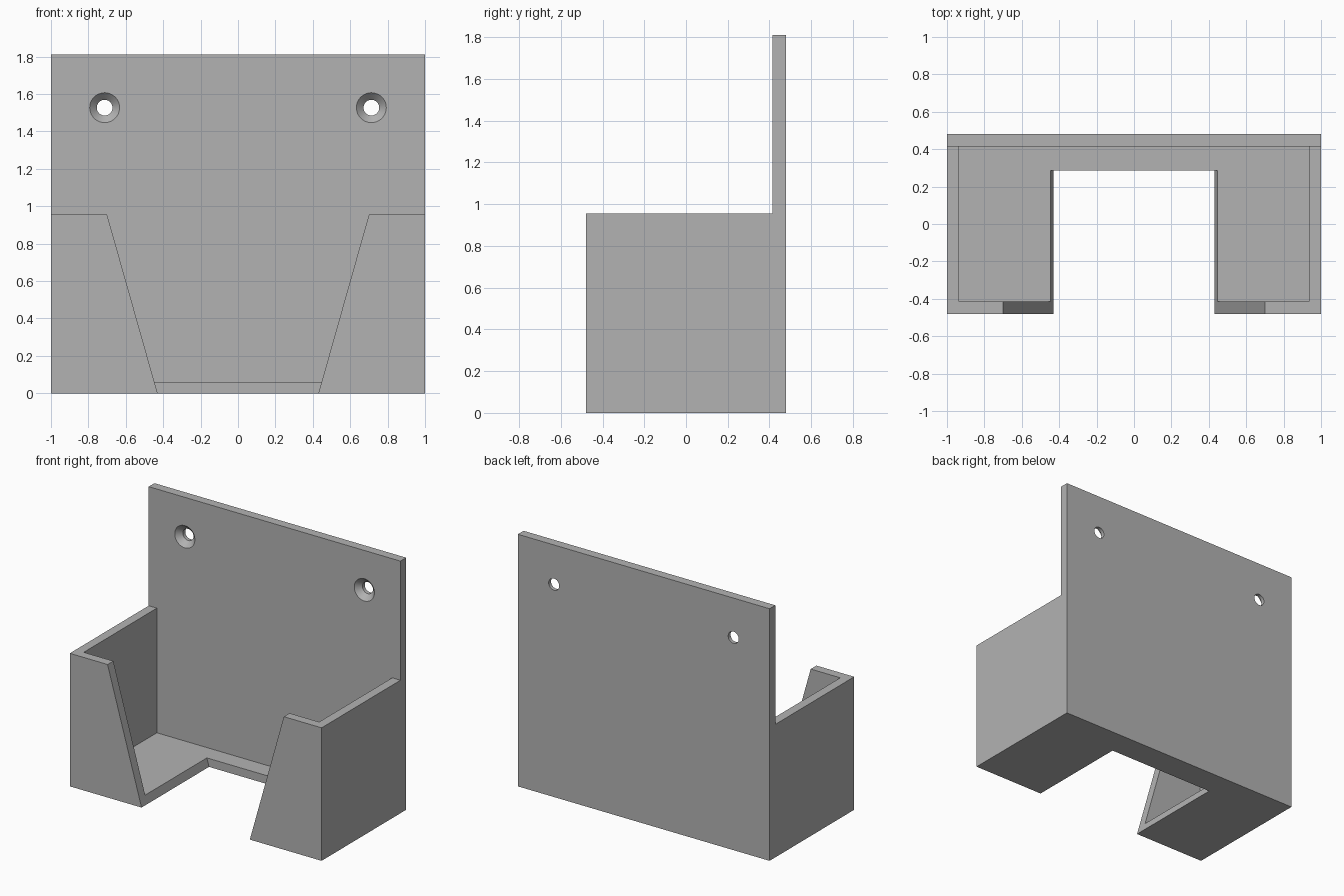
import bpy, bmesh, math

cube = bpy.data.objects.get("Cube")
if cube:
    bpy.data.objects.remove(cube, do_unlink=True)

HALF_W, HALF_D, HEIGHT, RIM, WALL = 1.0, 0.48, 1.81, 0.955, 0.065
BACK_FACE = HALF_D - WALL

grey = bpy.data.materials.new("plain grey")
grey.use_nodes = True
colour = (0.45, 0.45, 0.45, 1)
grey.diffuse_color = colour
grey.node_tree.nodes["Principled BSDF"].inputs["Base Color"].default_value = colour


def loft(name, rings):
    """Closed solid through matching rings of points."""
    bm = bmesh.new()
    loops = [[bm.verts.new(p) for p in ring] for ring in rings]
    n = len(loops[0])
    for a, b in zip(loops, loops[1:]):
        for i in range(n):
            j = (i + 1) % n
            bm.faces.new((a[i], a[j], b[j], b[i]))
    bm.faces.new(loops[0])
    bm.faces.new(loops[-1])
    bmesh.ops.recalc_face_normals(bm, faces=bm.faces)
    mesh = bpy.data.meshes.new(name)
    bm.to_mesh(mesh)
    bm.free()
    mesh.materials.append(grey)
    obj = bpy.data.objects.new(name, mesh)
    bpy.context.collection.objects.link(obj)
    return obj


def extrude_x(name, profile, x0, x1):
    return loft(name, [[(x, y, z) for y, z in profile] for x in (x0, x1)])


def extrude_y(name, profile, y0, y1):
    return loft(name, [[(x, y, z) for x, z in profile] for y in (y0, y1)])


def carve(body, cutter):
    bpy.context.view_layer.objects.active = body
    mod = body.modifiers.new("cut", "BOOLEAN")
    mod.operation, mod.solver, mod.object = "DIFFERENCE", "EXACT", cutter
    bpy.ops.object.modifier_apply(modifier=mod.name)
    bpy.data.objects.remove(cutter, do_unlink=True)


# Side profile: tall back plate with a lower pocket block in front
holder = extrude_x("wall_holder", [
    (-HALF_D, 0), (HALF_D, 0), (HALF_D, HEIGHT),
    (BACK_FACE, HEIGHT), (BACK_FACE, RIM), (-HALF_D, RIM)], -HALF_W, HALF_W)

# Open pocket
inner = HALF_W - WALL
carve(holder, extrude_x("pocket_cutter", [
    (WALL - HALF_D, 0.06), (BACK_FACE, 0.06),
    (BACK_FACE, 1.2), (WALL - HALF_D, 1.2)], -inner, inner))

# Tapered opening through the front wall and floor
slope = (0.70 - 0.43) / RIM
low, high = -0.1, 1.1
bottom, top = 0.43 + slope * low, 0.43 + slope * high
carve(holder, extrude_y("opening_cutter", [
    (-bottom, low), (bottom, low), (top, high), (-top, high)], -0.7, 0.285))

# Countersunk screw holes
SIDES = 40
for side in (-1, 1):
    rings = []
    for r, y in ((0.08, BACK_FACE - 0.05), (0.08, BACK_FACE),
                 (0.042, BACK_FACE + 0.038), (0.042, HALF_D + 0.05)):
        rings.append([(side * 0.713 + r * math.cos(math.tau * i / SIDES), y,
                       1.527 + r * math.sin(math.tau * i / SIDES))
                      for i in range(SIDES)])
    carve(holder, loft("screw_hole_cutter", rings))

# Smooth holes, crisp plate edges
bpy.ops.object.select_all(action="DESELECT")
holder.select_set(True)
bpy.context.view_layer.objects.active = holder
bpy.ops.object.shade_smooth_by_angle(angle=math.radians(30))
